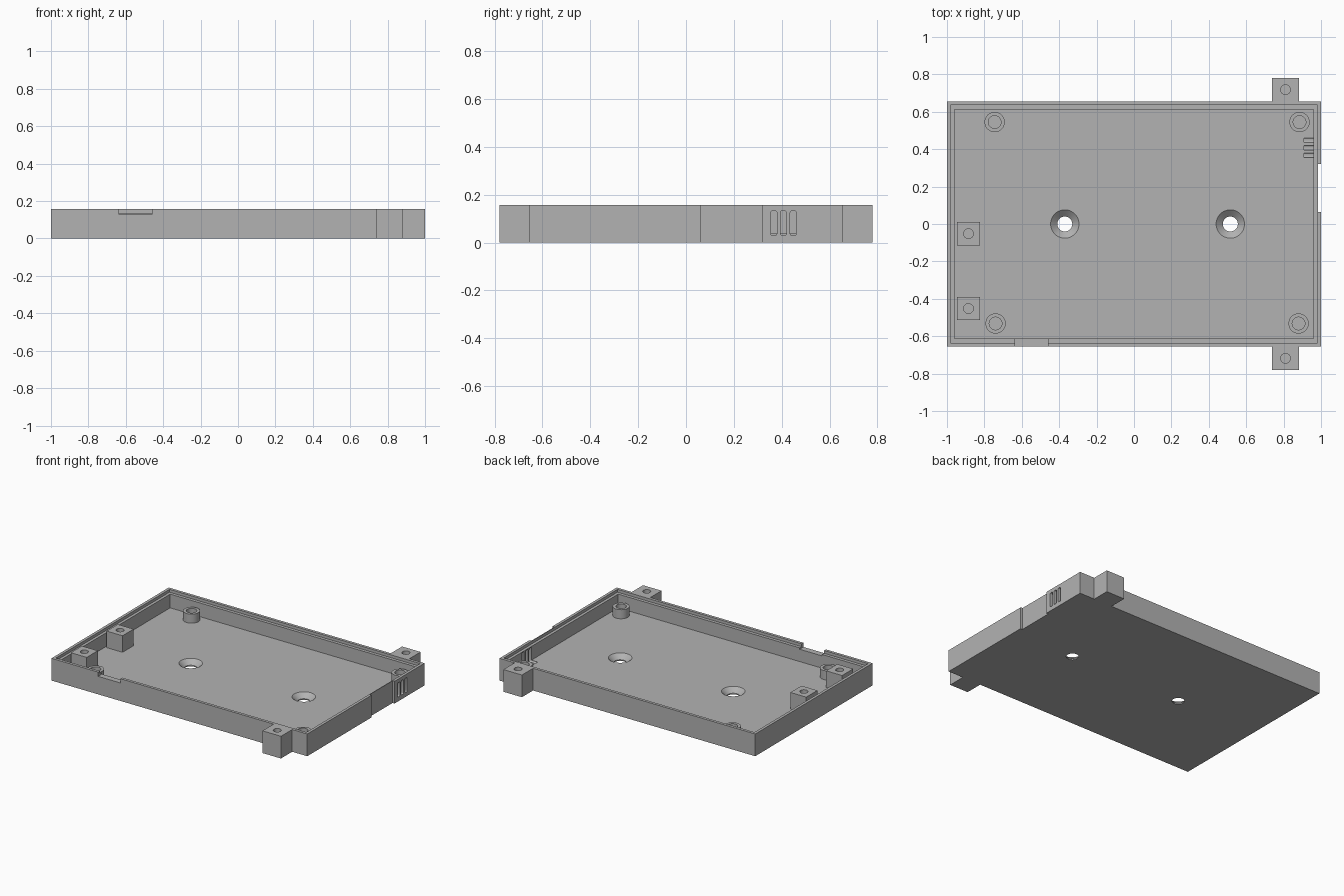
import bpy, bmesh, math

if "Cube" in bpy.data.objects:
    bpy.data.objects.remove(bpy.data.objects["Cube"])

grey = bpy.data.materials.new("plain_grey")
grey.use_nodes = True
COLOUR = (0.45, 0.45, 0.45, 1)
grey.diffuse_color = COLOUR
grey.node_tree.nodes["Principled BSDF"].inputs["Base Color"].default_value = COLOUR

H, FLOOR = 0.157, 0.04      # rim height, floor thickness
DEPTH = 0.655               # half depth of the tray


def make(name, bm):
    mesh = bpy.data.meshes.new(name)
    bm.to_mesh(mesh)
    bm.free()
    mesh.materials.append(grey)
    ob = bpy.data.objects.new(name, mesh)
    bpy.context.collection.objects.link(ob)
    return ob


def box(name, x0, x1, y0, y1, z0, z1, round_x=0):
    bm = bmesh.new()
    bmesh.ops.create_cube(bm, size=1)
    for v in bm.verts:
        v.co = [lo + (c + 0.5) * (hi - lo) for c, lo, hi in
                zip(v.co, (x0, y0, z0), (x1, y1, z1))]
    if round_x:
        along = [e for e in bm.edges if abs(e.verts[0].co.x - e.verts[1].co.x) > 1e-4]
        bmesh.ops.bevel(bm, geom=along, offset=round_x, segments=4,
                        profile=0.5, affect='EDGES')
    return make(name, bm)


def cone(name, x, y, z0, z1, r0, r1=None):
    bm = bmesh.new()
    bmesh.ops.create_cone(bm, cap_ends=True, segments=48, radius1=r0,
                          radius2=r0 if r1 is None else r1, depth=z1 - z0)
    bmesh.ops.translate(bm, verts=bm.verts, vec=(x, y, (z0 + z1) / 2))
    return make(name, bm)


def cut(ob, *cutters):
    """Carve the cutters out of the object and discard them."""
    for c in cutters:
        mod = ob.modifiers.new("cut", 'BOOLEAN')
        mod.operation, mod.solver, mod.object = 'DIFFERENCE', 'EXACT', c
    dg = bpy.context.evaluated_depsgraph_get()
    mesh = bpy.data.meshes.new_from_object(ob.evaluated_get(dg))
    ob.modifiers.clear()
    ob.data = mesh
    for c in cutters:
        bpy.data.objects.remove(c)
    bpy.ops.object.select_all(action='DESELECT')
    bpy.context.view_layer.objects.active = ob
    ob.select_set(True)
    bpy.ops.object.shade_smooth_by_angle(angle=math.radians(30))


# Tray: hollow body with a stepped rim
tray = box("tray", -1, 1, -DEPTH, DEPTH, 0, H)
cutters = [
    box("cavity", -0.96, 0.96, -DEPTH + 0.042, DEPTH - 0.042, FLOOR, 0.3),
    box("rim_step", -0.98, 0.98, -DEPTH + 0.02, DEPTH - 0.02, 0.137, 0.3),
    box("front_notch", -0.635, -0.46, -0.7, -0.6, 0.127, 0.3),
    box("side_recess", 0.985, 1.1, 0.063, 0.32, -0.1, 0.3),
]
# Vent slots reaching slightly into the floor
for y in (0.367, 0.407, 0.448):
    cutters.append(box("vent", 0.91, 1.1, y - 0.0125, y + 0.0125, 0.03, 0.132, 0.007))
# Countersunk mounting holes
for x in (-0.37, 0.515):
    cutters.append(cone("countersink", x, 0, 0.008, FLOOR + 0.001, 0.04, 0.077))
    cutters.append(cone("through_hole", x, 0, -0.1, 0.1, 0.04))
cut(tray, *cutters)

# Round standoffs in the corners
for name, x, y in (("back_right", -0.745, 0.545), ("back_left", 0.885, 0.545),
                   ("front_right", -0.74, -0.532), ("front_left", 0.88, -0.532)):
    post = cone(name + "_standoff", x, y, FLOOR - 0.005, 0.104, 0.054)
    cut(post, cone("bore", x, y, FLOOR, 0.3, 0.034))

# Square screw blocks inside the tray
for name, y in (("rear", -0.052), ("front", -0.452)):
    block = box(name + "_screw_block", -0.947, -0.823, y - 0.062, y + 0.062,
                FLOOR - 0.005, H)
    cut(block, cone("bore", -0.885, y, 0.05, 0.3, 0.026))

# Outer screw tabs, one on each long side
for name, s in (("back", 1), ("front", -1)):
    y0, y1 = sorted((s * (DEPTH - 0.01), s * 0.78))
    tab = box(name + "_screw_tab", 0.737, 0.882, y0, y1, 0, H)
    cut(tab, cone("bore", 0.81, s * 0.718, 0.05, 0.3, 0.026))
